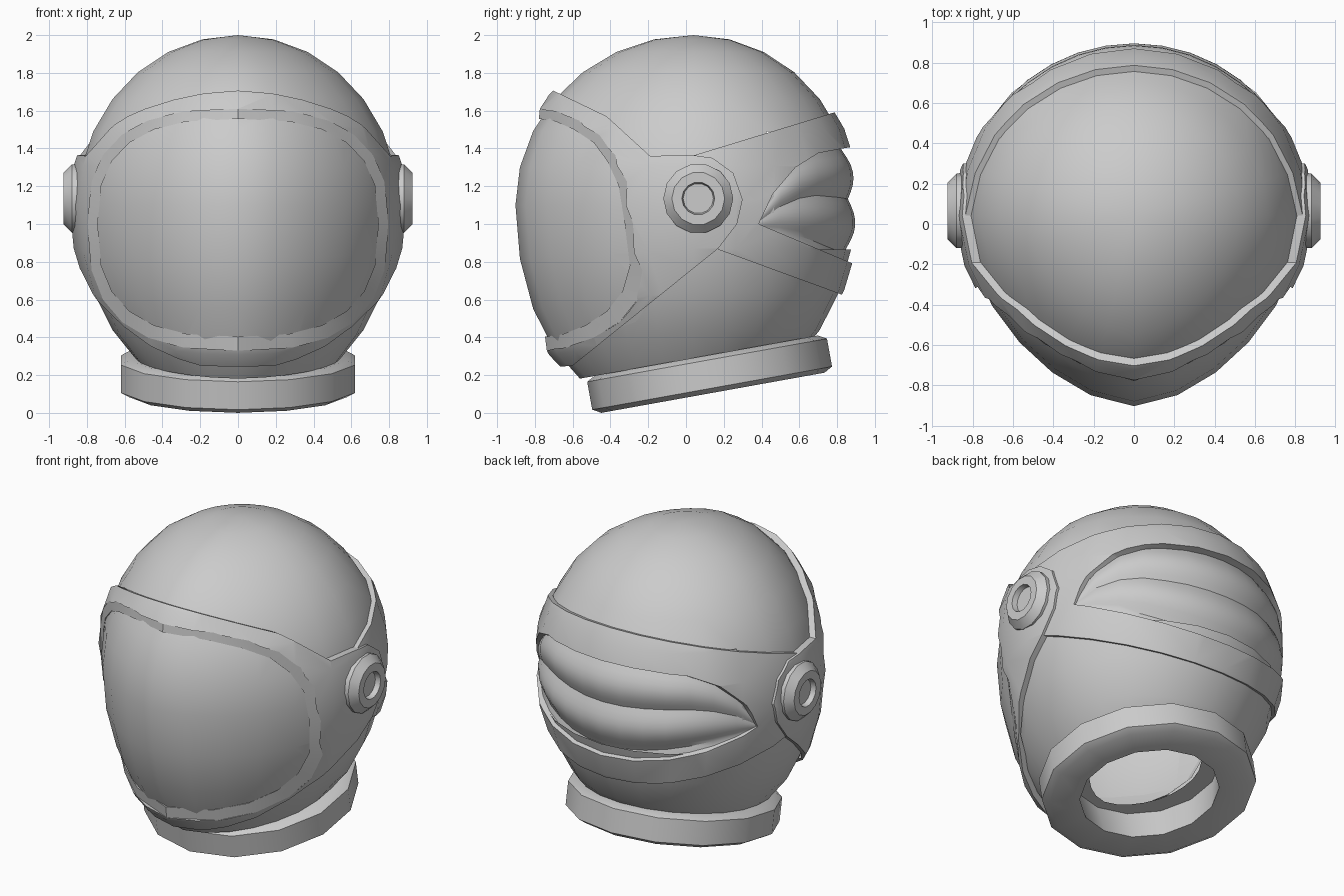
import bpy, bmesh, math
from mathutils import Matrix, Vector
from mathutils.bvhtree import BVHTree

if "Cube" in bpy.data.objects:
    bpy.data.objects.remove(bpy.data.objects["Cube"])

grey = bpy.data.materials.new("suit_grey")
grey.diffuse_color = (0.6, 0.6, 0.6, 1)
grey.use_nodes = True
grey.node_tree.nodes["Principled BSDF"].inputs["Base Color"].default_value = grey.diffuse_color
CY, CZ = 0.04, 1.1                                   # centre of the helmet
BODY = (0.85, 0.94, 0.855, 0.9, 1.06, 0.22)          # rx, front, back, up, down, chin
FRAME = (0.892, 0.978, 0.885, 0.938, 1.03, 0.31)
BAND = (0.876, 0.965, 0.885, 0.935, 1.04, 0.3)
TILT = math.radians(10.2)


def make(name, bm):
    me = bpy.data.meshes.new(name)
    bm.to_mesh(me)
    bm.free()
    me.materials.append(grey)
    ob = bpy.data.objects.new(name, me)
    bpy.context.collection.objects.link(ob)
    return ob


def shell(radii, scale=1.0):
    """Egg-like sphere with a slightly keeled front and a long chin."""
    rx, front, back, up, down, chin = radii
    bm = bmesh.new()
    bmesh.ops.create_uvsphere(bm, u_segments=24, v_segments=14, radius=1)
    for v in bm.verts:
        x, y, z = v.co
        h, f = math.hypot(x, y), 1.0
        if y < -1e-5:
            f = ((abs(x) / h) ** 1.7 + (abs(y) / h) ** 1.7) ** (-1 / 1.7)
        rz = up if z > 0 else down + chin * max(0, -y)
        v.co = (x * f * rx * scale,
                CY + y * f * (front if y < 0 else back) * scale, CZ + z * rz * scale)
    return bm


def prism(pts, to3d, a, b):
    """Extrude a flat outline between depths a and b."""
    bm = bmesh.new()
    lo = [bm.verts.new(to3d(p, q, a)) for p, q in pts]
    hi = [bm.verts.new(to3d(p, q, b)) for p, q in pts]
    caps = [bm.faces.new(lo), bm.faces.new(hi)]
    for i in range(len(pts)):
        j = (i + 1) % len(pts)
        bm.faces.new((lo[i], lo[j], hi[j], hi[i]))
    bmesh.ops.recalc_face_normals(bm, faces=bm.faces)
    bmesh.ops.triangulate(bm, faces=caps)
    return make("cutter", bm)


def boolean(ob, cutter, op):
    m = ob.modifiers.new("cut", 'BOOLEAN')
    m.operation, m.solver, m.object = op, 'EXACT', cutter
    bpy.context.view_layer.objects.active = ob
    bpy.ops.object.modifier_apply(modifier=m.name)
    bpy.data.objects.remove(cutter)


def lathe(name, prof, n, matrix, closed):
    bm = bmesh.new()
    angs = [2 * math.pi * i / n - math.pi / 2 for i in range(n)]
    rings = [[bm.verts.new((r * math.cos(a), r * math.sin(a), z)) for a in angs]
             for r, z in prof]
    pairs = list(zip(rings, rings[1:]))
    if closed:
        pairs.append((rings[-1], rings[0]))
    else:
        bm.faces.new(rings[0])
        bm.faces.new(rings[-1])
    for p, q in pairs:
        for i in range(n):
            j = (i + 1) % n
            bm.faces.new((p[i], p[j], q[j], q[i]))
    bmesh.ops.recalc_face_normals(bm, faces=bm.faces)
    bm.transform(matrix)
    return make(name, bm)


def oval(a, top, bottom, n=24, e=2 / 2.7):
    """Rounded-square outline of the visor."""
    cs = [(math.cos(2 * math.pi * i / n), math.sin(2 * math.pi * i / n)) for i in range(n)]
    return [(math.copysign(abs(c) ** e, c) * a,
             1.0 + math.copysign(abs(s) ** e, s) * (top if s > 0 else bottom)) for c, s in cs]


def side(y, z, x):
    return (x, y, z)


def front(x, z, y):
    return (x, y, z)


RIM_OUT, RIM_IN = oval(0.795, 0.61, 0.67), oval(0.743, 0.557, 0.597)

# Front frame: side outline wrapping round the ear, with the visor opening cut out
front_pts = [(-1.2, 1.95), (-.69, 1.70), (-.42, 1.57), (-.19, 1.36), (.03, 1.365),
             (.14, 1.35), (.25, 1.27), (.30, 1.13), (.27, 1.0), (.17, .87),
             (-.60, .25), (-1.2, .2)]
frame = make("front_frame", shell(FRAME))
boolean(frame, prism(front_pts, side, -2, 2), 'INTERSECT')
boolean(frame, make("cutter", shell(BODY, 0.97)), 'DIFFERENCE')
boolean(frame, prism(RIM_OUT, front, -2, -0.1), 'DIFFERENCE')

# Rear band: forked strip around the back cushion
band_pts = [(0, 1.355), (.03, 1.36), (.8, 1.595), (1.2, 1.715), (1.2, 1.46), (.83, 1.40),
            (.70, 1.375), (.58, 1.30), (.46, 1.16), (.385, 1.0), (.86, .80), (1.2, .66),
            (1.2, .49), (.8, .635), (.17, .865), (0, 1.0)]
band = make("rear_band", shell(BAND))
boolean(band, prism(band_pts, side, -2, 2), 'INTERSECT')
boolean(band, make("cutter", shell(BODY, 0.97)), 'DIFFERENCE')

# Visor: front surface trimmed to the opening, walls of the trim removed
visor = make("visor", shell(BODY, 1.003))
boolean(visor, prism(RIM_OUT, front, -2, -0.1), 'INTERSECT')
bm = bmesh.new()
bm.from_mesh(visor.data)
bmesh.ops.delete(bm, geom=[f for f in bm.faces if f.normal.y > -.05], context='FACES')
bm.to_mesh(visor.data)
bm.free()

# Sloped lip between the frame and the visor, with a short skirt into the visor
bm, rows = bmesh.new(), []
for radii, scale, pts in ((BODY, .98, RIM_IN), (BODY, 1.014, RIM_IN), (FRAME, 1, RIM_OUT)):
    tmp = shell(radii, scale)
    tree = BVHTree.FromBMesh(tmp)
    rows.append([bm.verts.new(tree.ray_cast(Vector((x, -3, z)), Vector((0, 1, 0)))[0])
                 for x, z in pts])
    tmp.free()
for p, q in zip(rows, rows[1:]):
    for i in range(len(p)):
        j = (i + 1) % len(p)
        bm.faces.new((p[i], q[i], q[j], p[j]))
make("visor_lip", bm)


# Main shell: dome and neck, open behind the visor and the cushion
def hidden(f):
    return (all(v.co.y < -.2 and abs(v.co.x / .77) ** 2.7 + abs((v.co.z - .98) / .62) ** 2.7 < 1
                for v in f.verts)
            or all(v.co.y > .42 and .84 < v.co.z < 1.52 for v in f.verts))


mid = Vector((0, .125, .305))
bm = shell(BODY)
bmesh.ops.bisect_plane(bm, geom=bm.verts[:] + bm.edges[:] + bm.faces[:], plane_co=mid,
                       plane_no=(0, -math.sin(TILT), math.cos(TILT)), clear_inner=True)
rim = [e for e in bm.edges if e.is_boundary]
for v in bmesh.ops.extrude_edge_only(bm, edges=rim)['geom']:
    if isinstance(v, bmesh.types.BMVert):
        v.co = mid + (v.co - mid) * 0.58
bmesh.ops.recalc_face_normals(bm, faces=bm.faces)
bmesh.ops.delete(bm, geom=[f for f in bm.faces if hidden(f)], context='FACES')
make("main_shell", bm)

# Back cushion with horizontal folds that fade towards its corners
TOP = [(.385, 1.0), (.46, 1.16), (.58, 1.30), (.70, 1.375), (.83, 1.40), (1.2, 1.41)]


def top_z(y):
    for (a, p), (b, q) in zip(TOP, TOP[1:]):
        if y <= b:
            return p + (q - p) * max(0, y - a) / (b - a)


bm = bmesh.new()
cols, steps, grid = 14, 18, []
for i in range(cols + 1):
    phi = math.radians(-67 + 134 * i / cols)
    y = CY + .84 * math.cos(phi)
    lo, hi = .80 + (.86 - y) * .42 - .02, top_z(y) + .02
    fade = min(1, max(0, (y - .38) / .4))
    col = []
    for k in range(steps + 1):
        t = k / steps
        z = lo + (hi - lo) * t
        w = (z - CZ) / (.9 if z > CZ else 1.06)
        fold = abs(math.sin(math.pi * (t - .12) / .435))
        r = math.sqrt(1 - w * w) * (1.006 - .05 * fade * (1 - fold))
        col.append(bm.verts.new((.85 * r * math.sin(phi), CY + .855 * r * math.cos(phi), z)))
    grid.append(col)
for a, b in zip(grid, grid[1:]):
    for k in range(steps):
        bm.faces.new((a[k], a[k + 1], b[k + 1], b[k]))
make("back_cushion", bm)

# Tilted neck collar
lathe("neck_collar", [(.42, -.1), (.60, -.1), (.645, -.075), (.645, .075), (.60, .1), (.45, .1)],
      14, Matrix.Translation((0, .125, .205)) @ Matrix.Rotation(TILT, 4, 'X')
      @ Matrix.Diagonal((.985, 1, 1, 1)), True)

# Ear discs
for s, name in ((1, "ear_disc_right"), (-1, "ear_disc_left")):
    lathe(name, [(.185, .82), (.185, .88), (.14, .925), (.087, .925), (.08, .892)], 14,
          Matrix.Translation((0, .065, 1.135)) @ Matrix.Rotation(s * math.pi / 2, 4, 'Y'), False)

# Smooth shading with sharp edges kept
bpy.ops.object.select_all(action='SELECT')
bpy.context.view_layer.objects.active = frame
bpy.ops.object.shade_smooth_by_angle(angle=math.radians(32))
